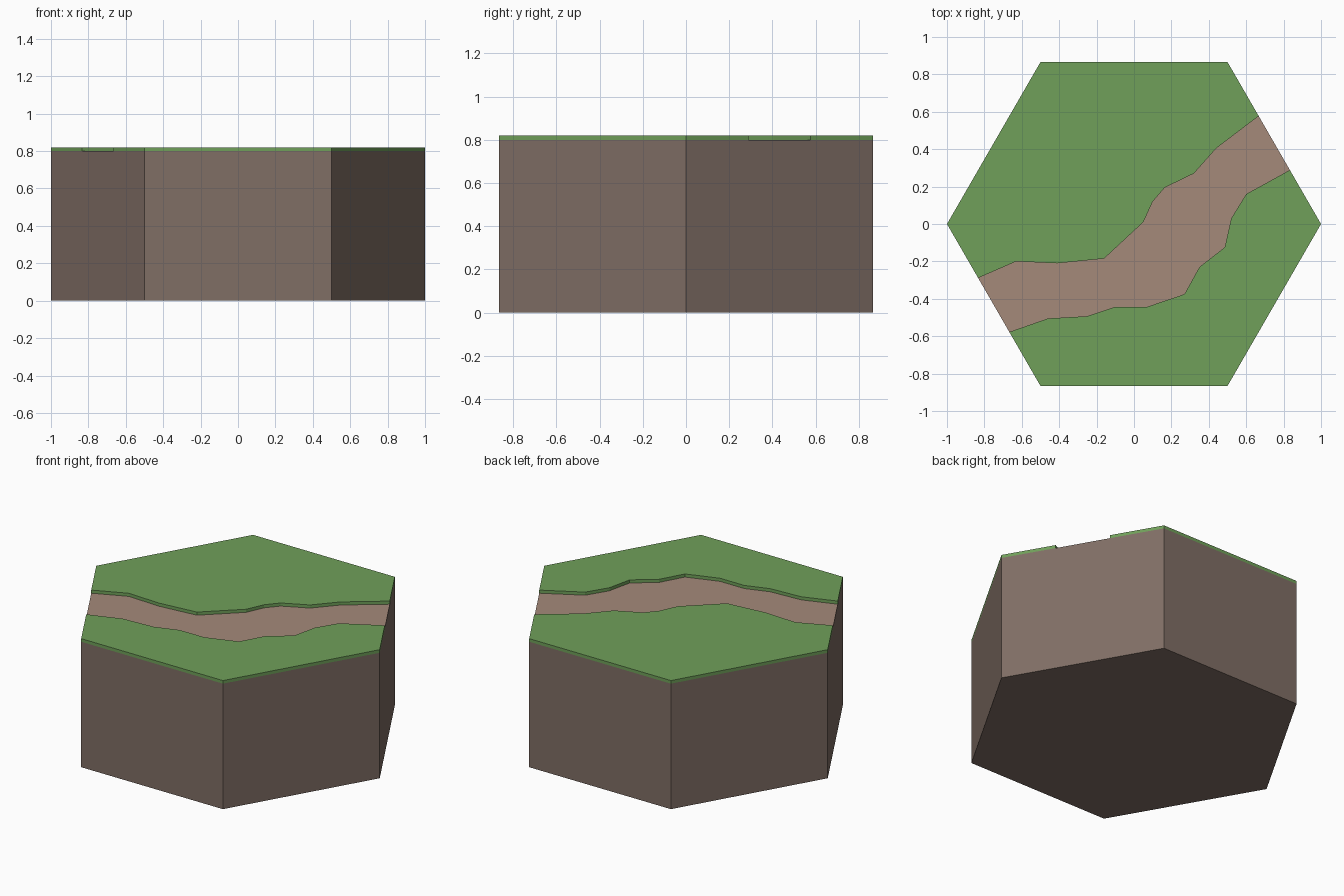
import bpy, bmesh, math

if "Cube" in bpy.data.objects:
    bpy.data.objects.remove(bpy.data.objects["Cube"])

BASE_H, TOP_H = 0.80, 0.82


def material(name, color):
    m = bpy.data.materials.new(name)
    m.diffuse_color = (*color, 1)
    m.use_nodes = True
    m.node_tree.nodes["Principled BSDF"].inputs["Base Color"].default_value = m.diffuse_color
    return m


def prism(name, outline, z0, z1, mats):
    """Extrude a flat outline from z0 to z1; a second material goes on top."""
    bm = bmesh.new()
    face = bm.faces.new([bm.verts.new((x, y, z0)) for x, y in outline])
    ext = bmesh.ops.extrude_face_region(bm, geom=[face], use_keep_orig=True)
    for v in ext["geom"]:
        if isinstance(v, bmesh.types.BMVert):
            v.co.z = z1
    bmesh.ops.recalc_face_normals(bm, faces=bm.faces[:])
    for f in bm.faces:
        if f.normal.z > 0.9:
            f.material_index = len(mats) - 1
    mesh = bpy.data.meshes.new(name)
    bm.to_mesh(mesh)
    bm.free()
    for m in mats:
        mesh.materials.append(m)
    obj = bpy.data.objects.new(name, mesh)
    bpy.context.collection.objects.link(obj)
    return obj


dirt = material("dirt", (0.216, 0.156, 0.130))
path = material("path", (0.376, 0.254, 0.195))
grass = material("grass", (0.162, 0.352, 0.102))

hexagon = [(math.cos(math.radians(60 * i)), math.sin(math.radians(60 * i)))
           for i in range(6)]


def third(a, b, k):
    """Point k thirds of the way along hexagon edge a-b."""
    (ax, ay), (bx, by) = hexagon[a], hexagon[b]
    return (ax + (bx - ax) * k / 3, ay + (by - ay) * k / 3)


# Ragged banks of the path, from left to right
upper_bank = [third(3, 4, 1), (-0.63, -0.20), (-0.41, -0.21), (-0.16, -0.185),
              (0.05, 0.01), (0.10, 0.12), (0.165, 0.195), (0.32, 0.27),
              (0.44, 0.405), third(0, 1, 2)]
lower_bank = [third(3, 4, 2), (-0.46, -0.505), (-0.25, -0.493),
              (-0.10, -0.443), (0.07, -0.443), (0.27, -0.375), (0.35, -0.23),
              (0.485, -0.125), (0.52, 0.03), (0.60, 0.16), third(0, 1, 1)]

# Earth block whose top is the exposed path
prism("earth_block", hexagon, 0, BASE_H, [dirt, path])

# Turf on either side of the path
prism("back_grass", upper_bank + hexagon[1:4], BASE_H, TOP_H, [grass])
prism("front_grass", lower_bank + [hexagon[0], hexagon[5], hexagon[4]],
      BASE_H, TOP_H, [grass])
